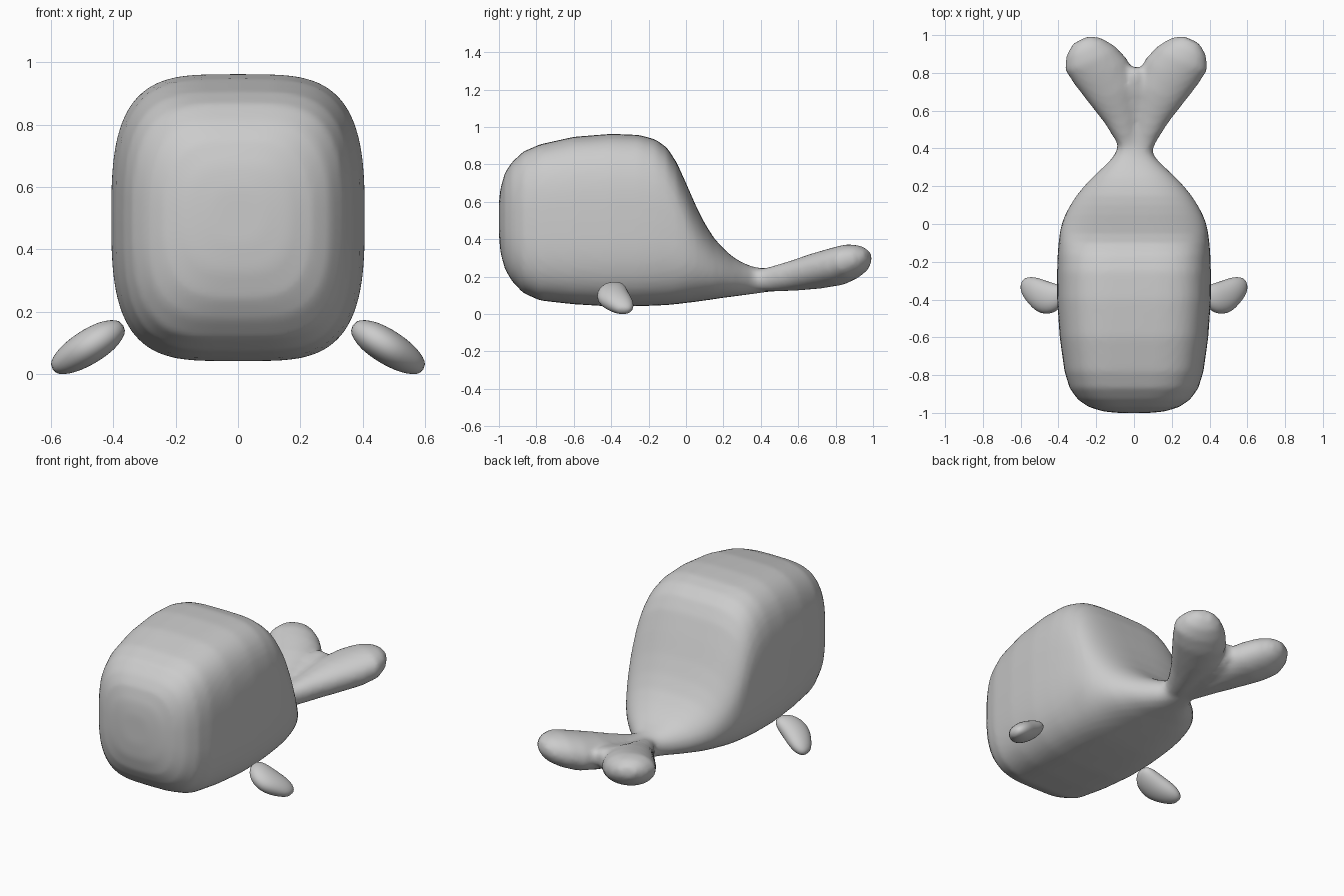
import bpy, bmesh, math
from mathutils import Vector


def loft(bm, sections, n=40):
    """Skin closed superellipse rings: (centre, side vector, up vector, exponents)."""
    rings = []
    for c, u, v, (eu, ev) in sections:
        ring = []
        for i in range(n):
            a = 2 * math.pi * i / n
            ca, sa = math.cos(a), math.sin(a)
            p = math.copysign(abs(ca) ** (2 / eu), ca)
            q = math.copysign(abs(sa) ** (2 / ev), sa)
            ring.append(bm.verts.new(Vector(c) + Vector(u) * p + Vector(v) * q))
        rings.append(ring)
    for a, b in zip(rings, rings[1:]):
        for i in range(n):
            j = (i + 1) % n
            bm.faces.new((a[i], a[j], b[j], b[i]))
    bm.faces.new(rings[0])
    bm.faces.new(rings[-1])


def finish(bm, name):
    bmesh.ops.recalc_face_normals(bm, faces=bm.faces)
    me = bpy.data.meshes.new(name)
    bm.to_mesh(me)
    bm.free()
    for p in me.polygons:
        p.use_smooth = True
    ob = bpy.data.objects.new(name, me)
    bpy.context.collection.objects.link(ob)
    return ob


# Body: y, bottom z, top z, half width, squareness
BODY = [
    (-1.0, .42, .60, .09, 2.6), (-.992, .33, .67, .165, 2.9), (-.968, .24, .755, .24, 3.2),
    (-.93, .175, .812, .297, 3.4), (-.87, .112, .868, .34, 3.5), (-.78, .072, .907, .368, 3.6),
    (-.6, .052, .947, .393, 3.6), (-.4, .04, .963, .407, 3.6), (-.25, .042, .957, .407, 3.6),
    (-.16, .045, .932, .404, 3.5), (-.1, .048, .887, .399, 3.4), (-.05, .053, .81, .393, 3.3),
    (0, .059, .70, .383, 3.1), (.05, .065, .585, .364, 2.9), (.1, .072, .485, .337, 2.8),
    (.15, .079, .405, .305, 2.7), (.2, .087, .35, .265, 2.6), (.25, .093, .305, .218, 2.5),
    (.3, .1, .275, .165, 2.4), (.35, .106, .255, .115, 2.2), (.4, .112, .245, .088, 2.1),
    (.46, .122, .245, .085, 2), (.52, .128, .25, .08, 2),
    # web between the flukes
    (.6, .132, .27, .085, 2), (.7, .145, .3, .085, 2), (.78, .17, .315, .065, 2),
    (.83, .21, .3, .035, 2),
]
bm = bmesh.new()
loft(bm, [((0, y, (b + t) / 2), (w, 0, 0), (0, 0, (t - b) / 2), (e + .3, max(2, e - .6)))
          for y, b, t, w, e in BODY], 56)

# Tail flukes: x, y, z, half width, half thickness
FLUKE = [
    (.02, .36, .178, .05, .055), (.045, .46, .185, .065, .066), (.08, .58, .205, .1, .08),
    (.125, .70, .23, .14, .094), (.19, .81, .255, .156, .1), (.246, .88, .28, .147, .093),
    (.275, .938, .297, .105, .07), (.291, .975, .31, .05, .03),
]
for s in (-1, 1):
    loft(bm, [((s * x + .012, y, z), (s * .9 * w, -.42 * w, 0), (0, -.2 * h, h), (2.1, 2.1))
              for x, y, z, w, h in FLUKE])
body = finish(bm, "body")
rm = body.modifiers.new("fuse", 'REMESH')
rm.mode = 'VOXEL'
rm.voxel_size = .017
rm.use_smooth_shade = True
sm = body.modifiers.new("soften", 'SMOOTH')
sm.factor = .5
sm.iterations = 6

# Side fins: distance along fin, centre y, half width, half thickness
FIN = [
    (-.008, -.375, .027, .017), (.015, -.382, .057, .036), (.055, -.392, .078, .052),
    (.11, -.39, .09, .057), (.16, -.375, .092, .055), (.205, -.353, .075, .047),
    (.24, -.338, .052, .033), (.26, -.333, .024, .015),
]
dx, dz = math.cos(math.radians(32)), math.sin(math.radians(32))
for s, name in ((-1, "left_fin"), (1, "right_fin")):
    bm = bmesh.new()
    loft(bm, [((s * (.375 + d * dx), y, .152 - d * dz), (0, w, 0), (s * dz * h, 0, dx * h),
               (2.1, 2.1)) for d, y, w, h in FIN], 20)
    fin = finish(bm, name)
    fin.modifiers.new("smooth", 'SUBSURF').levels = 1
